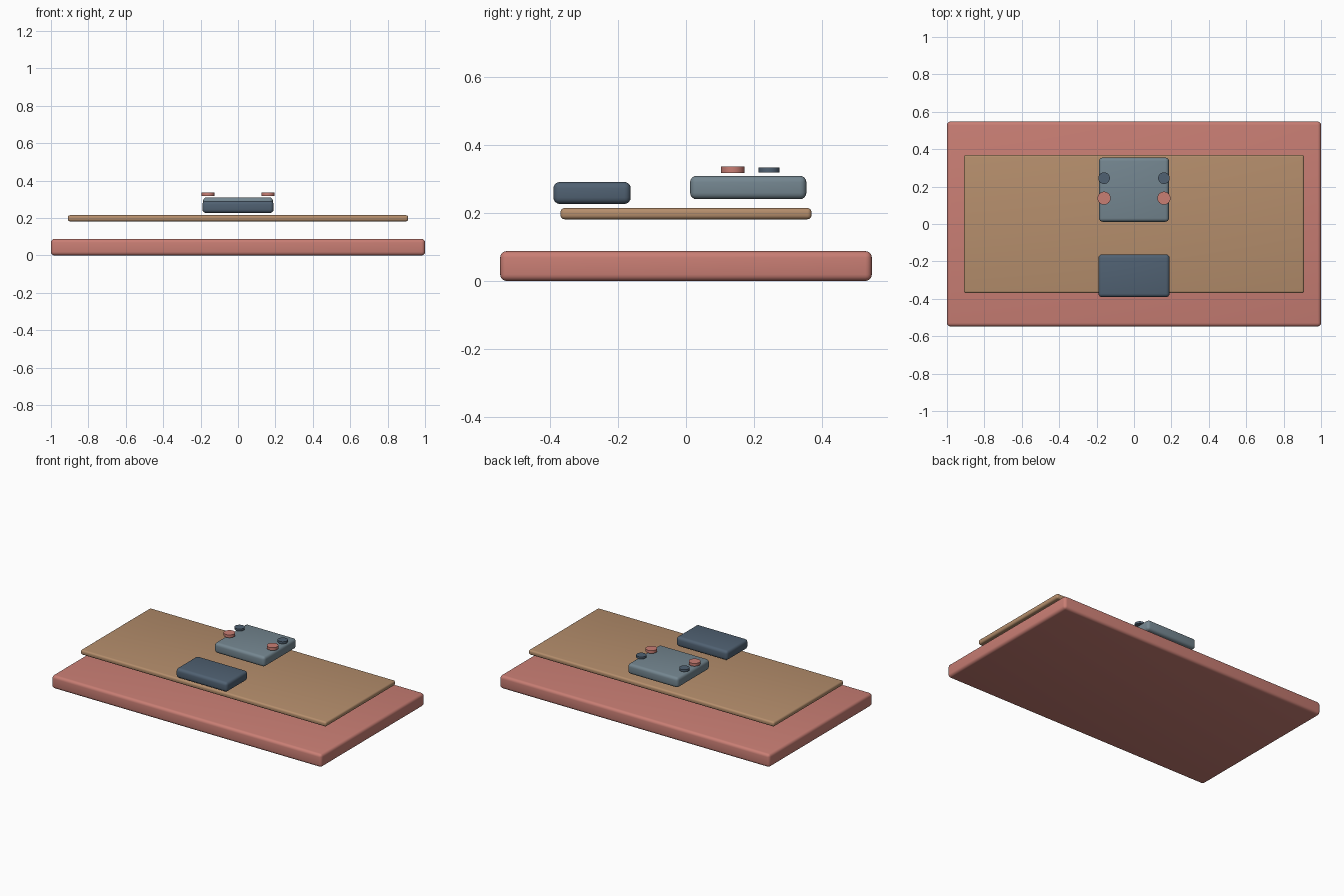
import bpy
import math

if "Cube" in bpy.data.objects:
    bpy.data.objects.remove(bpy.data.objects["Cube"])


def material(name, rgb):
    """Flat material from 0-255 display colour, stored as linear."""
    m = bpy.data.materials.new(name)
    lin = [((c / 255 + 0.055) / 1.055) ** 2.4 for c in rgb]
    m.diffuse_color = (*lin, 1)
    m.use_nodes = True
    m.node_tree.nodes["Principled BSDF"].inputs["Base Color"].default_value = m.diffuse_color
    return m


coral = material("coral", (201, 126, 116))
tan = material("tan", (181, 142, 108))
grey = material("blue_grey", (116, 134, 144))
slate = material("dark_slate", (80, 97, 114))


def finish(name, mat):
    ob = bpy.context.object
    ob.name = name
    ob.data.materials.append(mat)
    return ob


def slab(name, mat, x, y, z, bevel):
    """Rounded box from (min, max) ranges."""
    bpy.ops.mesh.primitive_cube_add(
        size=1, location=[(a + b) / 2 for a, b in (x, y, z)])
    ob = finish(name, mat)
    ob.scale = [b - a for a, b in (x, y, z)]
    bpy.ops.object.transform_apply(location=False, rotation=False, scale=True)
    mod = ob.modifiers.new("rounded_edges", 'BEVEL')
    mod.width = bevel
    mod.segments = 4
    bpy.ops.object.modifier_apply(modifier=mod.name)
    bpy.ops.object.shade_smooth_by_angle(angle=math.radians(35))


def disc(name, mat, x, y, z0, z1, r):
    bpy.ops.mesh.primitive_cylinder_add(
        vertices=32, radius=r, depth=z1 - z0, location=(x, y, (z0 + z1) / 2))
    finish(name, mat)
    bpy.ops.object.shade_smooth_by_angle(angle=math.radians(35))


# Base slab and the thin board floating above it
slab("base_slab", coral, (-1, 1), (-0.548, 0.548), (0, 0.088), 0.019)
slab("board", tan, (-0.91, 0.91), (-0.37, 0.37), (0.182, 0.215), 0.012)

# Blocks above the board
slab("front_block", slate, (-0.19, 0.19), (-0.391, -0.163), (0.227, 0.292), 0.019)
slab("rear_block", grey, (-0.187, 0.187), (0.012, 0.355), (0.241, 0.31), 0.019)

# Paired buttons over the rear block
for side, sx in (("left", -1), ("right", 1)):
    disc(side + "_front_button", coral, sx * 0.16, 0.138, 0.318, 0.337, 0.035)
    disc(side + "_rear_button", slate, sx * 0.16, 0.245, 0.320, 0.334, 0.031)
